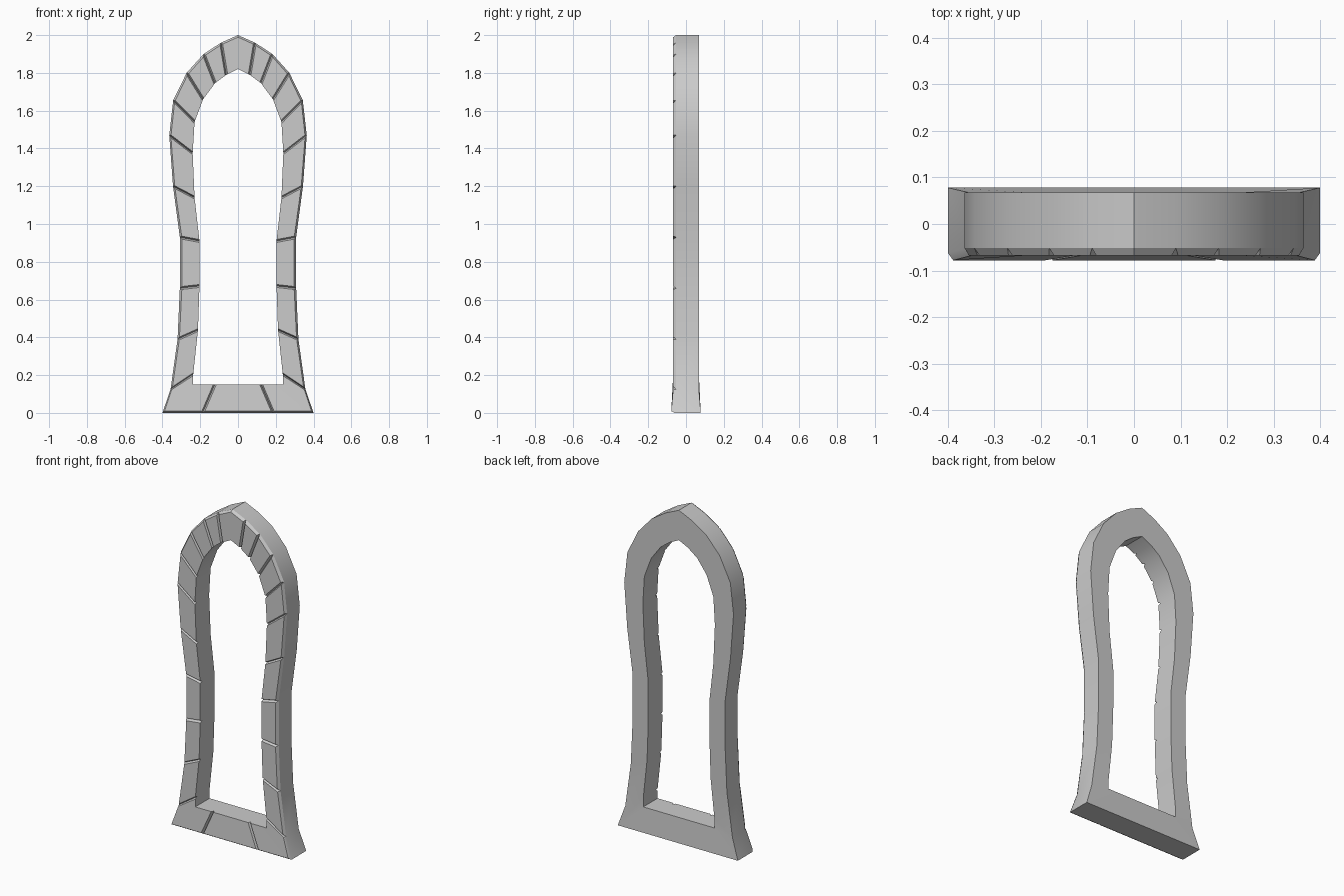
import bpy, bmesh
from mathutils import Vector

if "Cube" in bpy.data.objects:
    bpy.data.objects.remove(bpy.data.objects["Cube"])

# Stations down the right side: outer x, z, inner x, z, joint flag
SIDE = [
    (0.00, 2.00, 0.00, 1.82, 0), (0.09, 1.96, 0.062, 1.79, 1),
    (0.182, 1.90, 0.122, 1.745, 1), (0.272, 1.80, 0.185, 1.66, 1),
    (0.343, 1.655, 0.23, 1.54, 1), (0.364, 1.47, 0.24, 1.375, 1),
    (0.344, 1.20, 0.23, 1.14, 1), (0.308, 0.93, 0.204, 0.91, 1),
    (0.308, 0.66, 0.204, 0.672, 1), (0.32, 0.39, 0.212, 0.438, 1),
    (0.357, 0.125, 0.237, 0.205, 1), (0.40, 0.00, 0.237, 0.15, 0),
    (0.187, 0.00, 0.123, 0.15, 1),
]
stations = SIDE + [(-a, b, -c, d, j) for a, b, c, d, j in reversed(SIDE[1:])]
N = len(stations)
GAP, CHAMFER, DEPTH = 0.008, 0.011, 0.016


def half_depth(z):
    # the foot flares towards the ground
    return 0.068 + 0.01 * max(0.0, 1 - z / 0.125)


bm = bmesh.new()


def vert(p, y):
    return bm.verts.new((p.x, y, p.y))


# Shared rings: back edge and groove-bottom edge at each station
O = [Vector(s[:2]) for s in stations]
I = [Vector(s[2:4]) for s in stations]
back_o = [vert(p, half_depth(p.y)) for p in O]
back_i = [vert(p, half_depth(p.y)) for p in I]
mid_o = [vert(p, -half_depth(p.y) + DEPTH) for p in O]
mid_i = [vert(p, -half_depth(p.y) + DEPTH) for p in I]


def front_pair(a, b):
    """Front outer and inner points at station a, pulled towards station b at a joint."""
    corner = stations[a][4] == 0 and O[a].y == 0
    inward = (I[a] - O[a]).normalized() * CHAMFER * (1.4 if corner else 1)
    po, pi = O[a] + inward, I[a].copy()
    if stations[a][4]:
        po += (O[b] - O[a]).normalized() * GAP
        pi += (I[b] - I[a]).normalized() * GAP
    return vert(po, -half_depth(O[a].y)), vert(pi, -half_depth(I[a].y))


# Stone blocks with chamfered outer edge and V grooves at joints
for k in range(N):
    n = (k + 1) % N
    fo, fi = front_pair(k, n)
    go, gi = front_pair(n, k)
    bm.faces.new((fo, fi, gi, go))
    bm.faces.new((mid_o[k], fo, go, mid_o[n]))
    bm.faces.new((back_o[k], mid_o[k], mid_o[n], back_o[n]))
    bm.faces.new((back_i[k], back_o[k], back_o[n], back_i[n]))
    bm.faces.new((mid_i[k], back_i[k], back_i[n], mid_i[n]))
    bm.faces.new((fi, mid_i[k], mid_i[n], gi))
    if stations[k][4]:
        bm.faces.new((mid_o[k], mid_i[k], fi, fo))
    if stations[n][4]:
        bm.faces.new((mid_i[n], mid_o[n], go, gi))

bmesh.ops.remove_doubles(bm, verts=bm.verts, dist=0.0005)
bmesh.ops.recalc_face_normals(bm, faces=bm.faces)
mesh = bpy.data.meshes.new("stone_window_frame")
bm.to_mesh(mesh)
bm.free()
frame = bpy.data.objects.new("stone_window_frame", mesh)
bpy.context.collection.objects.link(frame)

# Smooth the gentle curve of the arch while keeping block edges crisp
bpy.context.view_layer.objects.active = frame
frame.select_set(True)
bpy.ops.object.shade_smooth_by_angle(angle=0.5)
